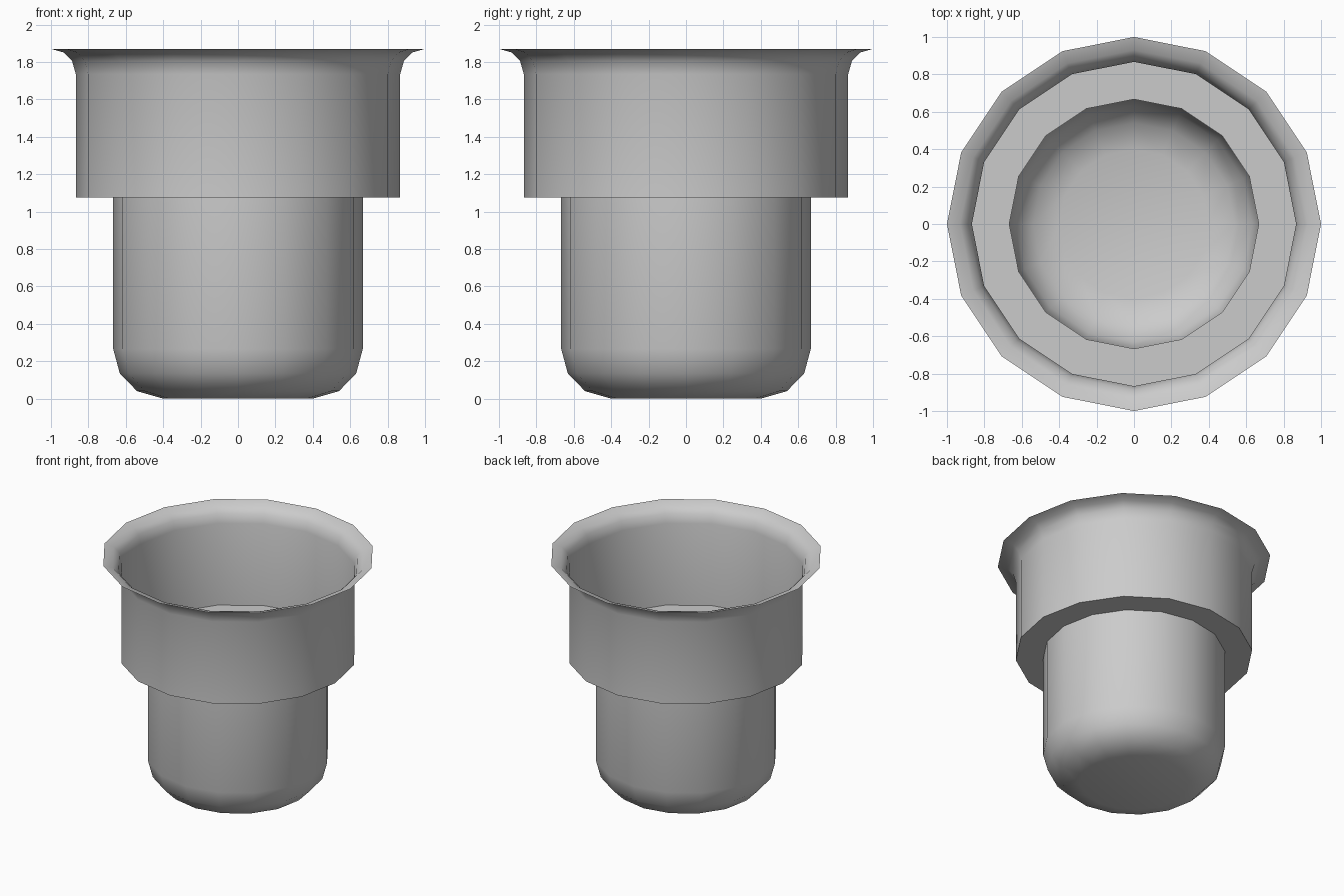
import bpy, bmesh, math

cube = bpy.data.objects.get("Cube")
if cube:
    bpy.data.objects.remove(cube, do_unlink=True)

SIDES = 16

# Plain grey material
grey = bpy.data.materials.new("grey")
grey.use_nodes = True
colour = (0.6, 0.6, 0.6, 1)
grey.diffuse_color = colour
grey.node_tree.nodes["Principled BSDF"].inputs["Base Color"].default_value = colour

# Thin wall outline (radius, height): rounded base, step, flared rim
profile = [(0.4, 0), (0.54, 0.04), (0.632, 0.135), (0.667, 0.265),
           (0.667, 1.075), (0.867, 1.075), (0.867, 1.735),
           (0.887, 1.805), (0.93, 1.85), (1, 1.87)]

bm = bmesh.new()
rings = []
for r, z in profile:
    angles = [math.tau * i / SIDES for i in range(SIDES)]
    rings.append([bm.verts.new((r * math.cos(a), r * math.sin(a), z)) for a in angles])

# Closed floor and open walls
bm.faces.new(rings[0][::-1])
for low, high in zip(rings, rings[1:]):
    for i in range(SIDES):
        j = (i + 1) % SIDES
        bm.faces.new((low[i], low[j], high[j], high[i]))

mesh = bpy.data.meshes.new("stepped_cup")
bm.to_mesh(mesh)
bm.free()
mesh.materials.append(grey)
cup = bpy.data.objects.new("stepped_cup", mesh)
bpy.context.collection.objects.link(cup)

# Smooth walls with crisp step edges
bpy.ops.object.select_all(action="DESELECT")
cup.select_set(True)
bpy.context.view_layer.objects.active = cup
bpy.ops.object.shade_smooth_by_angle(angle=math.radians(40))
